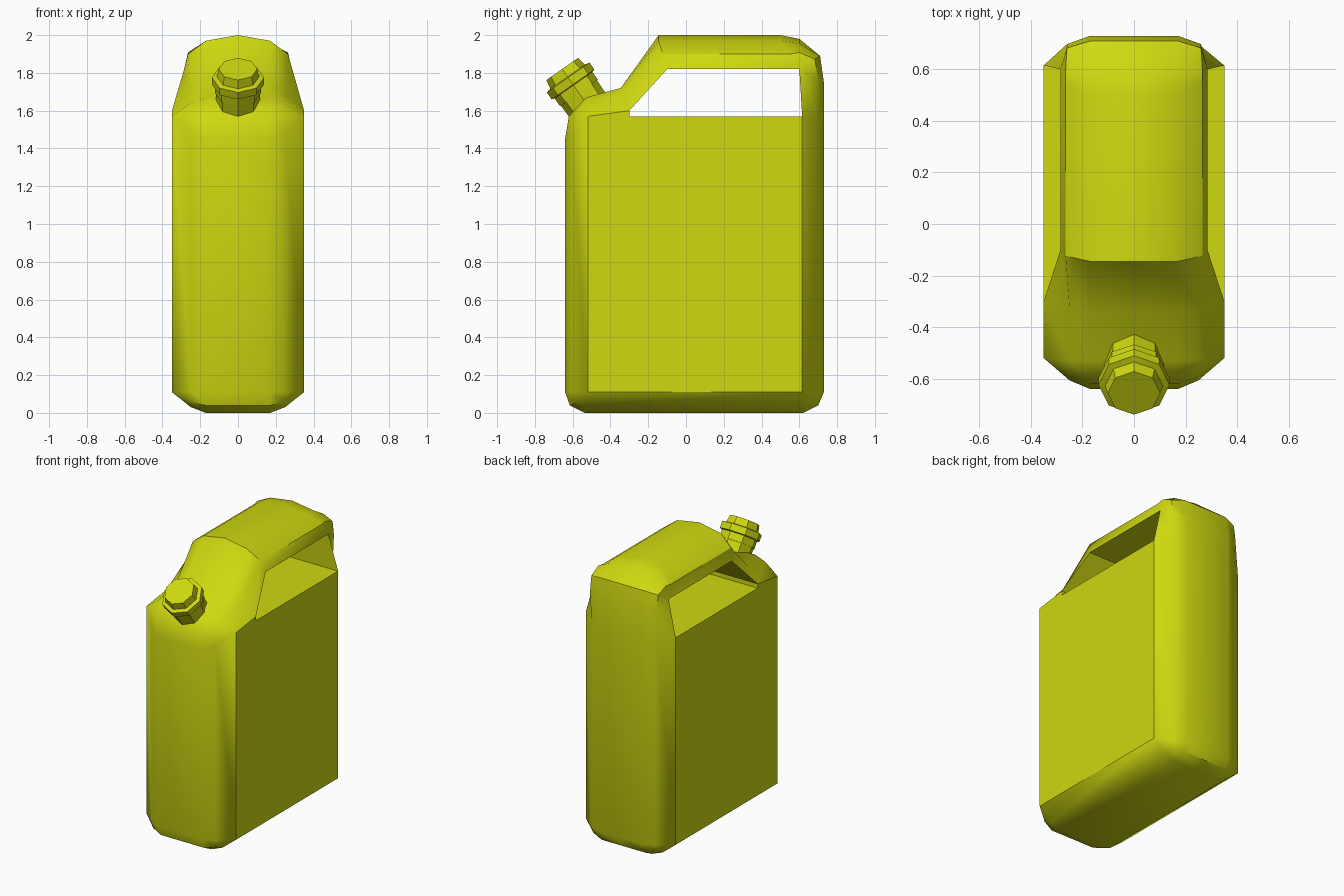
import bpy, bmesh, math
from mathutils import Matrix, Vector

cube = bpy.data.objects.get("Cube")
if cube:
    bpy.data.objects.remove(cube, do_unlink=True)

# One moulded plastic colour
plastic = bpy.data.materials.new("yellow_green_plastic")
plastic.use_nodes = True
colour = (0.62, 0.69, 0.005, 1)
plastic.diffuse_color = colour
plastic.node_tree.nodes["Principled BSDF"].inputs["Base Color"].default_value = colour


def finish(name, bm):
    """Weld, orient and turn a bmesh into a smooth shaded object."""
    bmesh.ops.remove_doubles(bm, verts=bm.verts, dist=0.0005)
    bmesh.ops.recalc_face_normals(bm, faces=bm.faces)
    mesh = bpy.data.meshes.new(name)
    bm.to_mesh(mesh)
    bm.free()
    mesh.materials.append(plastic)
    obj = bpy.data.objects.new(name, mesh)
    bpy.context.collection.objects.link(obj)
    bpy.ops.object.select_all(action='DESELECT')
    obj.select_set(True)
    bpy.context.view_layer.objects.active = obj
    bpy.ops.object.shade_smooth_by_angle(angle=math.radians(38))
    return obj


# Inner edge points of the rounded shell (x, y, z)
low_front = (0.35, -0.52, 0.11)
top_front = (0.35, -0.52, 1.57)
strut_foot = (0.35, -0.30, 1.60)
grip_front = (0.285, -0.10, 1.82)
grip_back = (0.285, 0.60, 1.82)
top_back = (0.35, 0.615, 1.57)
low_back = (0.35, 0.615, 0.11)

# Stations round the can: inner edge, outer (y, z), shoulder x, shoulder blend, crown
BODY = (0.25, 0.72, 0)
GRIP = (0.265, 0.53, 0.03)
HEEL = (0.26, 0.75, 0)
stations = [
    (low_front, (-0.535, 0), BODY),
    (low_front, (-0.615, 0.04), BODY),
    (low_front, (-0.64, 0.11), BODY),
    (top_front, (-0.64, 1.45), BODY),
    (top_front, (-0.62, 1.57), BODY),
    (top_front, (-0.53, 1.67), BODY),
    (strut_foot, (-0.345, 1.72), BODY),
    (grip_front, (-0.145, 1.97), GRIP),
    (grip_back, (0.50, 1.97), GRIP),
    (grip_back, (0.60, 1.955), (0.265, 0.65, 0.025)),
    (grip_back, (0.71, 1.89), HEEL),
    (grip_back, (0.73, 1.75), HEEL),
    (top_back, (0.73, 1.57), BODY),
    (low_back, (0.73, 0.11), BODY),
    (low_back, (0.70, 0.04), BODY),
    (low_back, (0.62, 0), BODY),
]


def section(edge, outer, style):
    """Half section mirrored into a full one, running from +x to -x."""
    shoulder_x, blend, crown = style
    rim = Vector((0.17, *outer))
    mid = Vector(edge).lerp(rim, blend)
    mid.x = shoulder_x
    half = [Vector(edge), mid, rim]
    centre = Vector((0, outer[0], outer[1] + crown))
    return half + [centre] + [Vector((-p.x, p.y, p.z)) for p in reversed(half)]


# Can body with integral handle
bm = bmesh.new()
rows = [[bm.verts.new(p) for p in section(*s)] for s in stations]
for a, b in zip(rows, rows[1:] + rows[:1]):
    for i in range(len(a) - 1):
        bm.faces.new((a[i], a[i + 1], b[i + 1], b[i]))


def mirrored(p):
    return (-p[0], p[1], p[2])


def polygon(points):
    bm.faces.new([bm.verts.new(p) for p in points])


# Flat side panels
deck_front = (0.35, -0.30, 1.57)
panel = [low_front, top_front, strut_foot, deck_front, top_back, low_back]
polygon(panel)
polygon([mirrored(p) for p in panel])

# Inside walls of the handle opening
opening = [deck_front, strut_foot, grip_front, grip_back, top_back]
for p, q in zip(opening, opening[1:] + opening[:1]):
    polygon([p, q, mirrored(q), mirrored(p)])
finish("can_body_and_handle", bm)


# Tilted octagonal spout and cap, turned from a profile of (radius, height)
def lathe(name, profile, base, tilt, sides=8):
    bm = bmesh.new()
    rings = []
    for radius, height in profile:
        ring = []
        for k in range(sides):
            a = math.tau * k / sides
            ring.append(bm.verts.new((radius * math.cos(a), radius * math.sin(a), height)))
        rings.append(ring)
    for a, b in zip(rings, rings[1:]):
        for k in range(sides):
            n = (k + 1) % sides
            bm.faces.new((a[k], a[n], b[n], b[k]))
    bm.faces.new(rings[0])
    bm.faces.new(rings[-1])
    bm.transform(Matrix.Translation(base) @ Matrix.Rotation(tilt, 4, 'X'))
    return finish(name, bm)


foot = Vector((0, -0.515, 1.62))
tilt = math.radians(35)
lathe("spout_neck", [(0.115, -0.01), (0.118, 0.15)], foot, tilt)
lathe("screw_cap", [(0.122, 0.09), (0.122, 0.14), (0.138, 0.145), (0.138, 0.19),
                    (0.112, 0.195), (0.102, 0.245)], foot, tilt)
